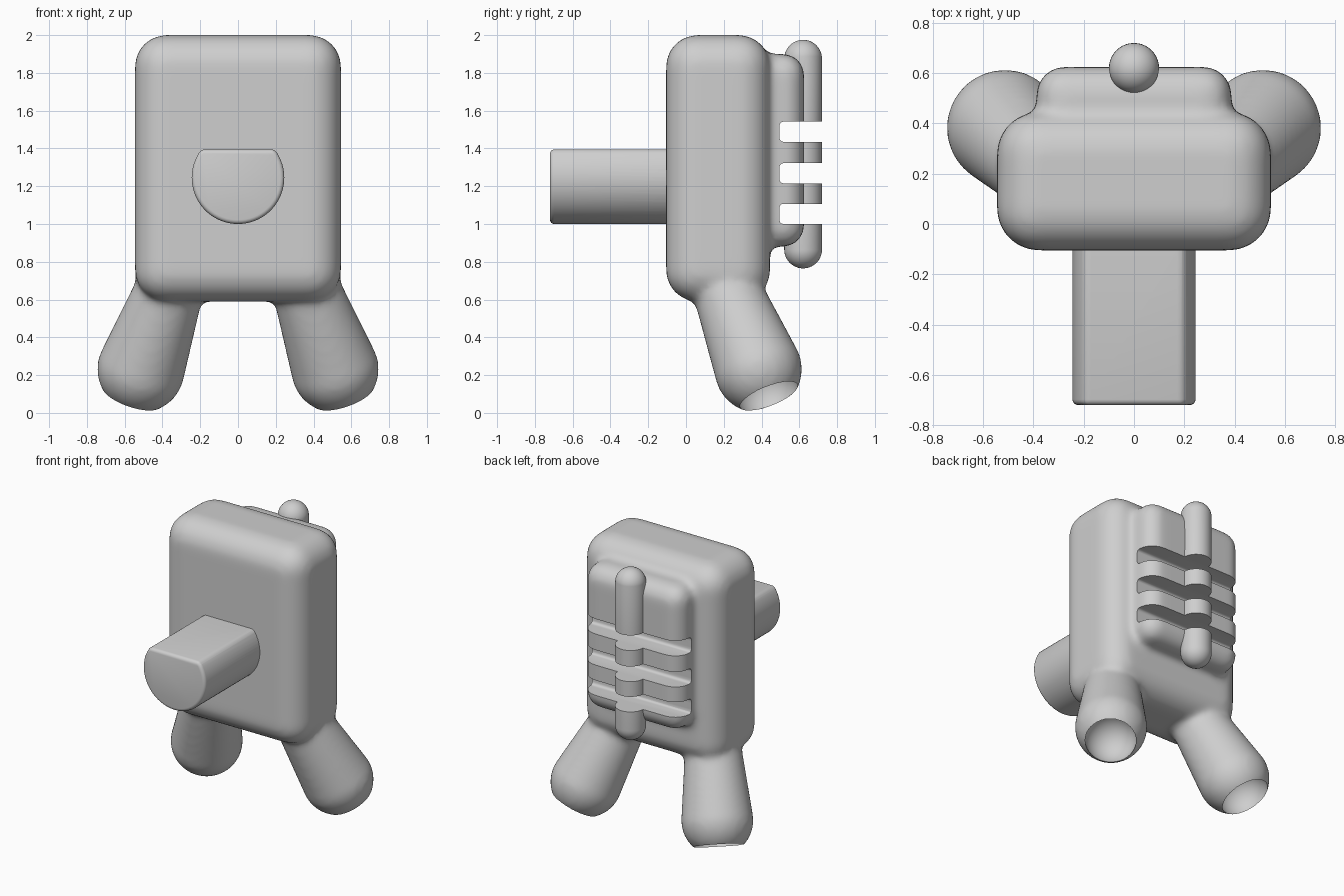
import bpy, bmesh, math
from mathutils import Matrix, Vector

if "Cube" in bpy.data.objects:
    bpy.data.objects.remove(bpy.data.objects["Cube"])

grey = bpy.data.materials.new("plain grey")
grey.use_nodes = True
colour = (0.62, 0.62, 0.62, 1)
grey.diffuse_color = colour
grey.node_tree.nodes["Principled BSDF"].inputs["Base Color"].default_value = colour


def make(name, bm):
    bmesh.ops.recalc_face_normals(bm, faces=bm.faces)
    mesh = bpy.data.meshes.new(name)
    bm.to_mesh(mesh)
    bm.free()
    mesh.materials.append(grey)
    obj = bpy.data.objects.new(name, mesh)
    bpy.context.collection.objects.link(obj)
    return obj


def modify(obj, kind, **settings):
    """Add a modifier and bake its result into the mesh."""
    mod = obj.modifiers.new(kind, kind)
    for key, value in settings.items():
        setattr(mod, key, value)
    bpy.context.view_layer.update()
    graph = bpy.context.evaluated_depsgraph_get()
    mesh = bpy.data.meshes.new_from_object(obj.evaluated_get(graph))
    obj.modifiers.clear()
    obj.data = mesh
    return obj


def combine(obj, other, operation):
    modify(obj, 'BOOLEAN', object=other, operation=operation, solver='EXACT')
    bpy.data.objects.remove(other)


def rounded_box(name, low, high, radius, segments=8):
    low, high = Vector(low), Vector(high)
    bm = bmesh.new()
    bmesh.ops.create_cube(bm, size=1, matrix=Matrix.Translation((low + high) / 2)
                          @ Matrix.Diagonal((high - low).to_4d()))
    return modify(make(name, bm), 'BEVEL', width=radius, segments=segments)


def capsule(name, start, end, start_radius, end_radius):
    """Sphere pulled apart at its equator into a tapered capsule."""
    start, end = Vector(start), Vector(end)
    axis = end - start
    turn = axis.to_track_quat('Z', 'Y')
    bm = bmesh.new()
    bmesh.ops.create_uvsphere(bm, u_segments=40, v_segments=24, radius=1)
    for v in bm.verts:
        if v.co.z > 0.01:
            v.co = end + turn @ (v.co * end_radius)
        else:
            v.co = start + turn @ (v.co * start_radius)
    return make(name, bm)


def ball(name, centre, radius):
    bm = bmesh.new()
    bmesh.ops.create_uvsphere(bm, u_segments=40, v_segments=24, radius=radius,
                              matrix=Matrix.Translation(centre))
    return make(name, bm)


# Torso, back panel and splayed legs, melted together with soft fillets
body = rounded_box("body", (-0.545, -0.105, 0.59), (0.545, 0.445, 2.0), 0.165)
combine(body, rounded_box("back_panel", (-0.388, 0.2, 0.88), (0.388, 0.625, 1.9), 0.11), 'UNION')
feet = [Vector((side * 0.513, 0.382, 0.232)) for side in (-1, 1)]
hips = [Vector((side * 0.338, 0.188, 0.72)) for side in (-1, 1)]
for foot, hip in zip(feet, hips):
    combine(body, capsule("leg", foot, hip, 0.233, 0.172), 'UNION')
modify(body, 'REMESH', mode='VOXEL', voxel_size=0.02)
modify(body, 'SMOOTH', factor=0.5, iterations=12)

# Upright rod on the back
combine(body, capsule("back_rod", (0, 0.62, 0.865), (0, 0.62, 1.875), 0.1, 0.1), 'UNION')

# Three slots cut across the panel and rod
for bottom in (1.0, 1.215, 1.435):
    combine(body, rounded_box("slot", (-0.7, 0.495, bottom), (0.7, 0.9, bottom + 0.107),
                              0.02, 3), 'DIFFERENCE')

# Round sockets in the soles
for foot, hip in zip(feet, hips):
    centre = foot + (foot - hip).normalized() * 0.125
    combine(body, ball("socket", centre, 0.168), 'DIFFERENCE')

# Front peg: round below, flat on top
bm = bmesh.new()
radius, flat = 0.245, math.asin(0.15 / 0.245)
steps = 48
profile = []
for i in range(steps + 1):
    a = math.pi - flat + (math.pi + 2 * flat) * i / steps
    profile.append(bm.verts.new((radius * math.cos(a), -0.72, 1.245 + radius * math.sin(a))))
face = bm.faces.new(profile)
# The first face stays as the front cap while its copy slides into the torso
grown = bmesh.ops.extrude_face_region(bm, geom=[face], use_keep_orig=True)["geom"]
bmesh.ops.translate(bm, vec=(0, 0.72, 0),
                    verts=[g for g in grown if isinstance(g, bmesh.types.BMVert)])
peg = modify(make("front_peg", bm), 'BEVEL', width=0.022, segments=4,
             limit_method='ANGLE', angle_limit=math.radians(30))
combine(body, peg, 'UNION')

# Soft shading that keeps the cut edges crisp
bpy.ops.object.select_all(action='DESELECT')
body.select_set(True)
bpy.context.view_layer.objects.active = body
bpy.ops.object.shade_smooth_by_angle(angle=math.radians(40))
